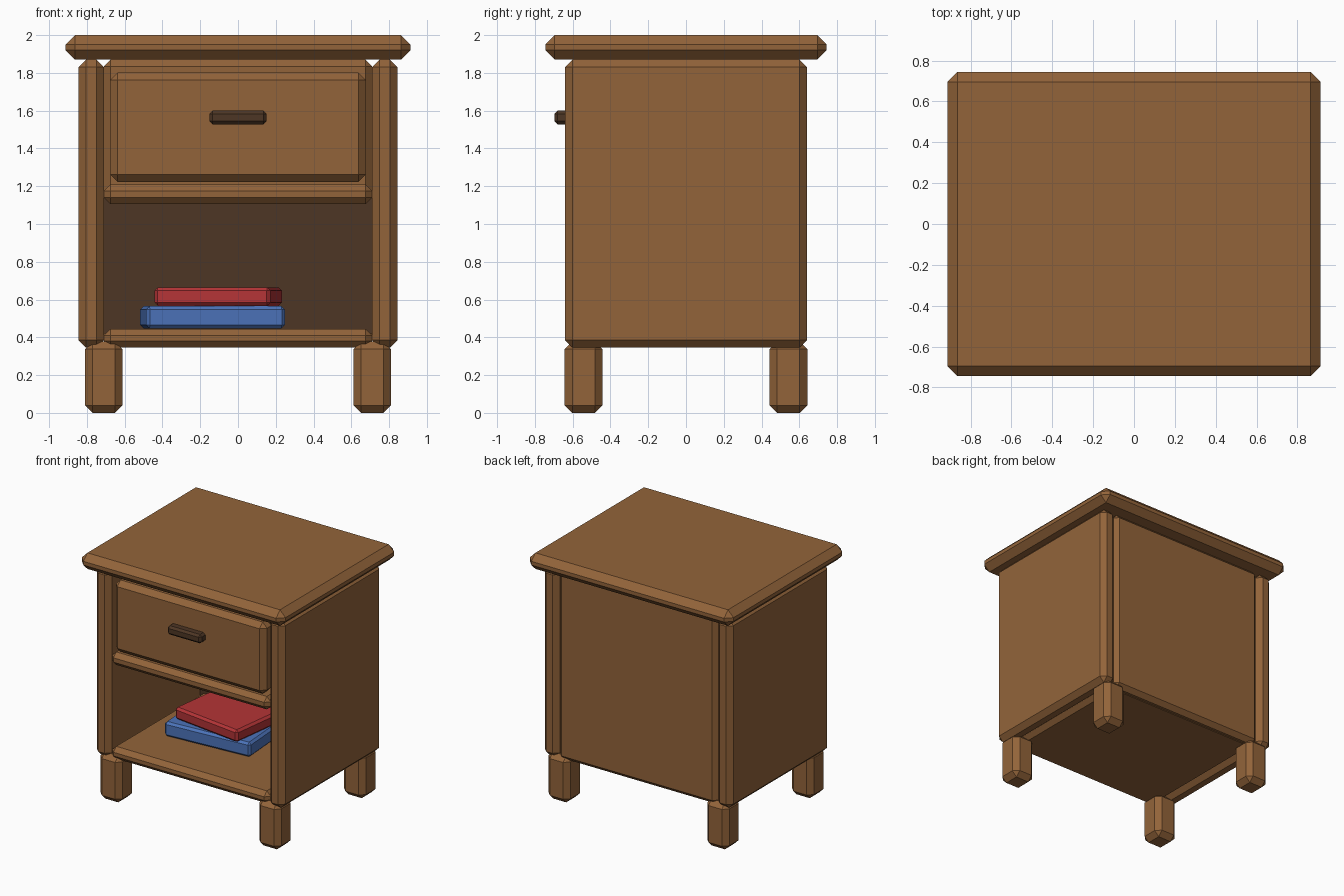
import bpy
import bmesh
from mathutils import Matrix, Vector

cube = bpy.data.objects.get("Cube")
if cube:
    bpy.data.objects.remove(cube, do_unlink=True)


def material(name, rgb):
    m = bpy.data.materials.new(name)
    m.use_nodes = True
    color = (*rgb, 1.0)
    m.diffuse_color = color
    m.node_tree.nodes["Principled BSDF"].inputs["Base Color"].default_value = color
    return m


wood = material("warm wood", (0.29, 0.127, 0.042))
dark = material("dark wood", (0.076, 0.037, 0.018))
red = material("red cover", (0.456, 0.034, 0.037))
blue = material("blue cover", (0.072, 0.171, 0.485))


def block(name, mat, x, y, z, chamfer=0.035, turn=0.0):
    """Chamfered box between the given (min, max) ranges, turned about its own z axis."""
    spans = (x, y, z)
    size = Vector([b - a for a, b in spans])
    centre = Vector([(a + b) / 2 for a, b in spans])
    bm = bmesh.new()
    bmesh.ops.create_cube(bm, size=1.0, matrix=Matrix.Diagonal((*size, 1.0)))
    if chamfer:
        bmesh.ops.bevel(bm, geom=bm.edges[:], offset=chamfer, segments=1,
                        affect='EDGES', profile=0.5)
    mesh = bpy.data.meshes.new(name)
    bm.to_mesh(mesh)
    bm.free()
    mesh.materials.append(mat)
    obj = bpy.data.objects.new(name, mesh)
    obj.location = centre
    obj.rotation_euler.z = turn
    bpy.context.collection.objects.link(obj)
    return obj


# Overhanging top
block("table_top", wood, (-0.913, 0.913), (-0.745, 0.745), (1.87, 2.0), 0.05)

# Side panels and legs, mirrored left and right
for side, s in (("left", 1), ("right", -1)):
    block(side + "_panel", wood, sorted((s * 0.71, s * 0.845)), (-0.64, 0.64),
          (0.345, 1.87), 0.04)
    for end, e in (("front", -1), ("back", 1)):
        block(f"{end}_{side}_leg", wood, sorted((s * 0.612, s * 0.81)),
              sorted((e * 0.443, e * 0.642)), (0.0, 0.378), 0.04)

# Carcass boards
block("back_panel", wood, (-0.71, 0.71), (0.54, 0.63), (0.345, 1.87))
block("bottom_board", wood, (-0.71, 0.71), (-0.63, 0.6), (0.345, 0.445))
block("middle_shelf", wood, (-0.71, 0.71), (-0.63, 0.6), (1.105, 1.21))
block("compartment_back", dark, (-0.71, 0.71), (0.53, 0.545), (0.42, 1.15), 0)

# Drawer
block("drawer_front", wood, (-0.677, 0.677), (-0.635, -0.5), (1.223, 1.803), 0.04)
block("drawer_handle", dark, (-0.152, 0.152), (-0.697, -0.6), (1.528, 1.6), 0.017)

# Books in the open compartment
block("lower_book", blue, (-0.503, 0.233), (-0.23, 0.27), (0.447, 0.565), 0.018, 0.07)
block("upper_book", red, (-0.415, 0.205), (-0.22, 0.28), (0.567, 0.665), 0.018, -0.13)
